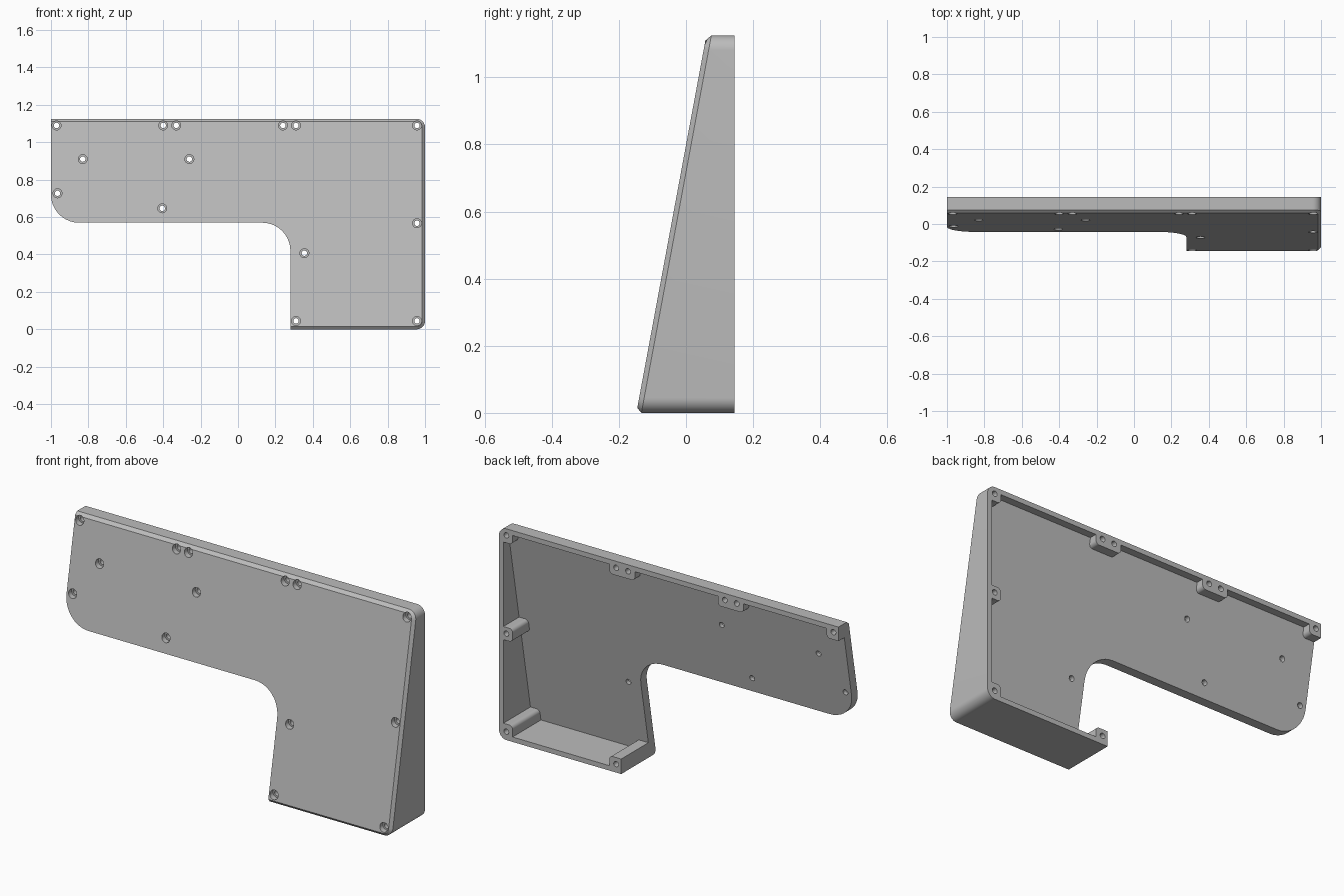
import bpy, bmesh, math

if "Cube" in bpy.data.objects:
    bpy.data.objects.remove(bpy.data.objects["Cube"], do_unlink=True)

BACK, TOP, SLOPE = 0.145, 1.125, 0.1854
CHAMFER, WALL, PLATE = 0.015, 0.026, 0.05

grey = bpy.data.materials.new("plain grey")
grey.use_nodes = True
grey.diffuse_color = (0.5, 0.5, 0.5, 1)
grey.node_tree.nodes["Principled BSDF"].inputs["Base Color"].default_value = (0.5, 0.5, 0.5, 1)


def front_y(z):
    """Depth of the leaning front face at height z."""
    return -0.148 + SLOPE * z


def arc(cx, cz, r, start, end, steps=10):
    angles = [math.radians(start + (end - start) * i / steps) for i in range(steps + 1)]
    return [(cx + r * math.cos(a), cz + r * math.sin(a)) for a in angles]


def rounded_rect(x0, z0, x1, z1, r):
    return (arc(x1 - r, z0 + r, r, -90, 0) + arc(x1 - r, z1 - r, r, 0, 90)
            + arc(x0 + r, z1 - r, r, 90, 180) + arc(x0 + r, z0 + r, r, 180, 270))


def case_outline(inset):
    """L-shaped outline; only the walled sides move with the inset."""
    r = 0.045
    return ([(0.28, inset)] + arc(1 - r, r, r - inset, -90, 0)
            + arc(1 - r, TOP - r, r - inset, 0, 90) + [(-1, TOP - inset)]
            + arc(-0.85, 0.72, 0.15, 180, 270) + arc(0.13, 0.42, 0.15, 90, 0))


def loft(name, rings):
    """Join rings of 3D points into a closed solid."""
    bm = bmesh.new()
    loops = [[bm.verts.new(p) for p in ring] for ring in rings]
    for a, b in zip(loops, loops[1:]):
        for i in range(len(a)):
            j = (i + 1) % len(a)
            bm.faces.new((a[i], a[j], b[j], b[i]))
    bm.faces.new(loops[0])
    bm.faces.new(loops[-1])
    bmesh.ops.recalc_face_normals(bm, faces=bm.faces)
    mesh = bpy.data.meshes.new(name)
    bm.to_mesh(mesh)
    bm.free()
    mesh.materials.append(grey)
    obj = bpy.data.objects.new(name, mesh)
    bpy.context.collection.objects.link(obj)
    return obj


def slanted(outline, offset):
    return [(x, front_y(z) + offset, z) for x, z in outline]


def flat(outline, y):
    return [(x, y, z) for x, z in outline]


def subtract(target, cutter):
    mod = target.modifiers.new("cut", "BOOLEAN")
    mod.operation, mod.solver, mod.object = "DIFFERENCE", "EXACT", cutter
    bpy.context.view_layer.objects.active = target
    bpy.ops.object.modifier_apply(modifier=mod.name)
    bpy.data.objects.remove(cutter, do_unlink=True)


# Wedge body with a chamfered front edge
body = loft("wedge_case", [slanted(case_outline(CHAMFER), 0),
                           slanted(case_outline(0), CHAMFER),
                           flat(case_outline(0), BACK)])

# Cavity, open at the back, the end and the notch
space = rounded_rect(-1.2, WALL, 1 - WALL, TOP - WALL, 0.02)
cavity = loft("cavity", [slanted(space, PLATE), flat(space, 0.4)])

# Screw bosses left standing inside the cavity
bosses = [(0.92, 1.05, 1.1, 1.3), (0.92, -0.2, 1.1, 0.085), (0.92, 0.53, 1.1, 0.6),
          (0.1, -0.2, 0.35, 0.08), (-1.4, 1.05, -0.93, 1.3),
          (-0.44, 1.05, -0.29, 1.3), (0.2, 1.05, 0.35, 1.3)]
for box in bosses:
    shape = rounded_rect(*box, 0.02)
    subtract(cavity, loft("boss", [slanted(shape, -0.1), flat(shape, 0.6)]))
subtract(body, cavity)

# Counterbored screw holes
holes = [(x, 1.09) for x in (-0.97, -0.4, -0.33, 0.24, 0.31, 0.957)]
holes += [(0.957, 0.567), (0.957, 0.045), (0.31, 0.045), (0.355, 0.407),
          (-0.965, 0.727), (-0.83, 0.91), (-0.26, 0.91), (-0.405, 0.647)]
for x, z in holes:
    wide, narrow = (arc(x, z, r, 0, 345, 23) for r in (0.024, 0.0145))
    seat = front_y(z) + 0.025
    subtract(body, loft("screw_hole", [flat(wide, seat - 0.1), flat(wide, seat),
                                       flat(narrow, seat), flat(narrow, 0.5)]))

# Smooth the rounded corners, keep the edges crisp
bpy.ops.object.select_all(action="DESELECT")
body.select_set(True)
bpy.context.view_layer.objects.active = body
bpy.ops.object.shade_smooth_by_angle(angle=math.radians(30))
